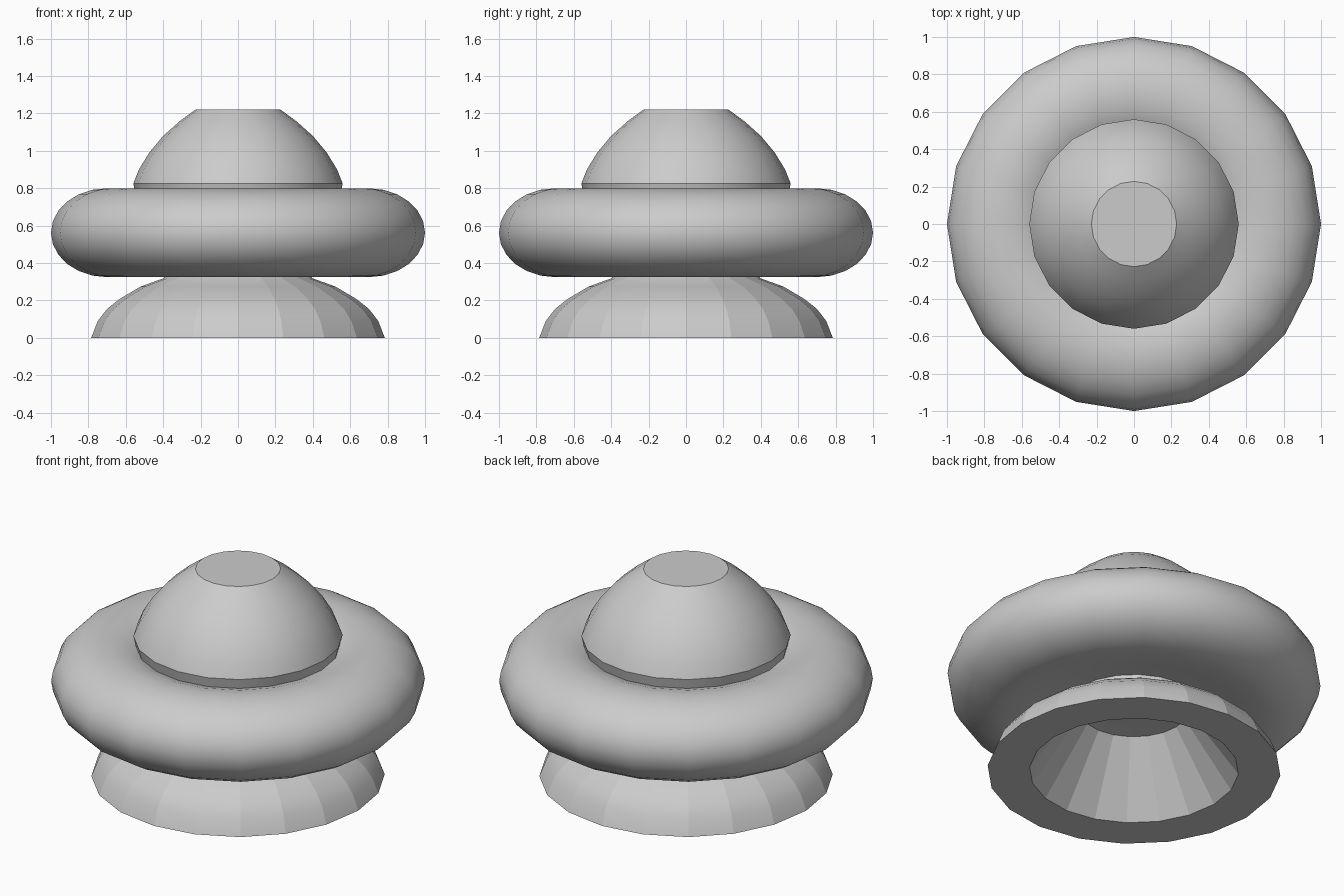
import bpy, bmesh, math

if "Cube" in bpy.data.objects:
    bpy.data.objects.remove(bpy.data.objects["Cube"])

SIDES = 20


def lathe(name, profile, facets=False, angle=40):
    """Revolve (radius, z) points, bottom to top or as a closed loop via the axis."""
    bm = bmesh.new()
    rings = []
    for r, z in profile:
        if r == 0:
            rings.append([bm.verts.new((0, 0, z))] * SIDES)
        else:
            rings.append([bm.verts.new((r * math.cos(2 * math.pi * i / SIDES),
                                        r * math.sin(2 * math.pi * i / SIDES), z))
                          for i in range(SIDES)])
    for a, b in zip(rings, rings[1:]):
        for i in range(SIDES):
            j = (i + 1) % SIDES
            corners = list(dict.fromkeys((a[i], a[j], b[j], b[i])))
            bm.faces.new(corners)
    bmesh.ops.recalc_face_normals(bm, faces=bm.faces)
    me = bpy.data.meshes.new(name)
    bm.to_mesh(me)
    bm.free()
    ob = bpy.data.objects.new(name, me)
    bpy.context.collection.objects.link(ob)
    bpy.ops.object.select_all(action='DESELECT')
    ob.select_set(True)
    bpy.context.view_layer.objects.active = ob
    bpy.ops.object.shade_smooth_by_angle(angle=math.radians(angle))
    if facets:  # keep the upright panel edges crisp
        for e in me.edges:
            p, q = (me.vertices[v].co for v in e.vertices)
            if abs(p.z - q.z) > 0.005:
                e.use_edge_sharp = True
    return ob


# flared, hollow foot
lathe("foot", [(0, 0.385), (0.29, 0.385), (0.56, 0), (0.785, 0), (0.75, 0.09),
               (0.70, 0.155), (0.63, 0.21), (0.52, 0.275), (0.40, 0.318),
               (0.385, 0.335), (0.385, 0.45), (0, 0.45)], facets=True)

# rounded ring body, oval in section, with a shallow recessed underside
oval = [(0.70 + 0.30 * math.cos(math.radians(a)), 0.5625 + 0.2375 * math.sin(math.radians(a)))
        for a in range(-90, 136, 15)]
lathe("ring_body", [(0, 0.40), (0.385, 0.372), (0.55, 0.35)] + oval + [(0, 0.73)])

# dome with a short rim and flat top
lathe("dome", [(0, 0.74), (0.54, 0.74), (0.56, 0.825), (0.53, 0.90), (0.475, 0.99),
               (0.40, 1.08), (0.31, 1.16), (0.228, 1.22), (0, 1.22)], angle=25)
